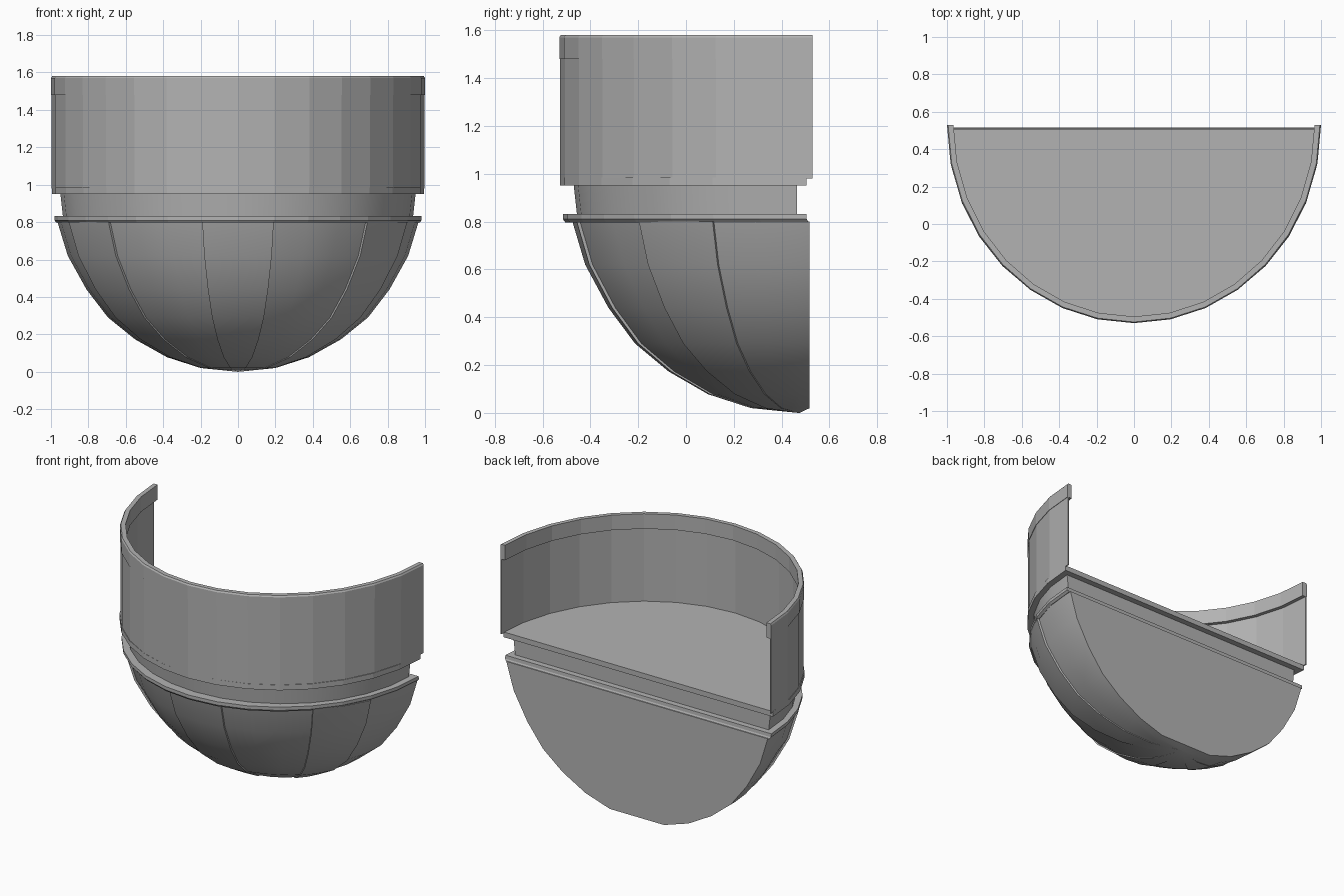
import bpy, bmesh, math

if "Cube" in bpy.data.objects:
    bpy.data.objects.remove(bpy.data.objects["Cube"])

stone = bpy.data.materials.new("grey stone")
stone.use_nodes = True
GREY = (0.45, 0.45, 0.45, 1)
stone.diffuse_color = GREY
stone.node_tree.nodes["Principled BSDF"].inputs["Base Color"].default_value = GREY

STEP = math.radians(11.25)
ANGLES = [i * STEP for i in range(-8, 9)]


def loft(name, rings, smooth=False):
    """Skin closed rings of points and cap both ends."""
    bm = bmesh.new()
    loops = [[bm.verts.new(p) for p in ring] for ring in rings]
    n = len(loops[0])
    for a, b in zip(loops, loops[1:]):
        for i in range(n):
            j = (i + 1) % n
            bm.faces.new((a[i], a[j], b[j], b[i]))
    bm.faces.new(loops[0][::-1])
    bm.faces.new(loops[-1])
    bmesh.ops.recalc_face_normals(bm, faces=bm.faces)
    mesh = bpy.data.meshes.new(name)
    bm.to_mesh(mesh)
    bm.free()
    mesh.materials.append(stone)
    obj = bpy.data.objects.new(name, mesh)
    bpy.context.collection.objects.link(obj)
    if smooth:
        bpy.ops.object.select_all(action="DESELECT")
        obj.select_set(True)
        bpy.context.view_layer.objects.active = obj
        bpy.ops.object.shade_smooth_by_angle(angle=math.radians(30))
    return obj


def half_plate(name, levels, smooth=False):
    """Half-round solid; each level is (half width, front y, back y, z)."""
    rings = [[(w * math.sin(a), back - (back - front) * math.cos(a), z) for a in ANGLES]
             for w, front, back, z in levels]
    return loft(name, rings, smooth)


def curved_wall(name, section):
    """Sweep a closed section of (inset, z) around the half ellipse."""
    rings = [[((1 - d) * math.sin(a), 0.53 - (1.06 - d) * math.cos(a), z)
              for d, z in section] for a in ANGLES]
    return loft(name, rings)


# Parapet wall and its thicker top rail
curved_wall("parapet_wall", [(0.003, 0.98), (0.003, 1.485), (0.01, 1.485), (0.01, 0.98)])
curved_wall("top_rail", [(0, 1.48), (0, 1.57), (0.006, 1.58), (0.035, 1.58), (0.035, 1.48)])

# Floor, neck and ledge mouldings
half_plate("floor_slab", [(0.995, -0.527, 0.505, 0.95), (0.995, -0.527, 0.505, 0.985)])
half_plate("neck", [(0.935, -0.455, 0.465, 0.82), (0.95, -0.47, 0.465, 0.955)], True)
half_plate("ledge", [(0.97, -0.505, 0.512, 0.797), (0.982, -0.515, 0.505, 0.81),
                     (0.982, -0.515, 0.503, 0.832)])

# Bowl with alternating raised panels; the angle is doubled at every panel edge
RAISED = 0.014
columns = []
for i in range(-8, 9):
    sides = [0 < abs(m) < 1 or 4 < abs(m) < 6 for m in (i - 0.5, i + 0.5)]
    if abs(i) == 8:
        sides = [False]
    elif sides[0] == sides[1]:
        sides = sides[:1]
    columns += [(i * STEP, RAISED * s) for s in sides]

PROFILE = [(0.005, 0.0), (0.2, 0.02), (0.38, 0.078), (0.55, 0.173), (0.695, 0.29),
           (0.81, 0.44), (0.91, 0.62), (0.965, 0.8)]
rings = []
for r, z in PROFILE:
    ring = [(-r, 0.517, max(z, 0.02))]
    for a, lift in columns:
        lift *= min(1, r / 0.3)
        ring.append(((r + lift) * math.sin(a), 0.475 - (r * 0.97 + lift) * math.cos(a), z))
    ring.append((r, 0.517, max(z, 0.02)))
    rings.append(ring)
loft("panelled_bowl", rings, True)
